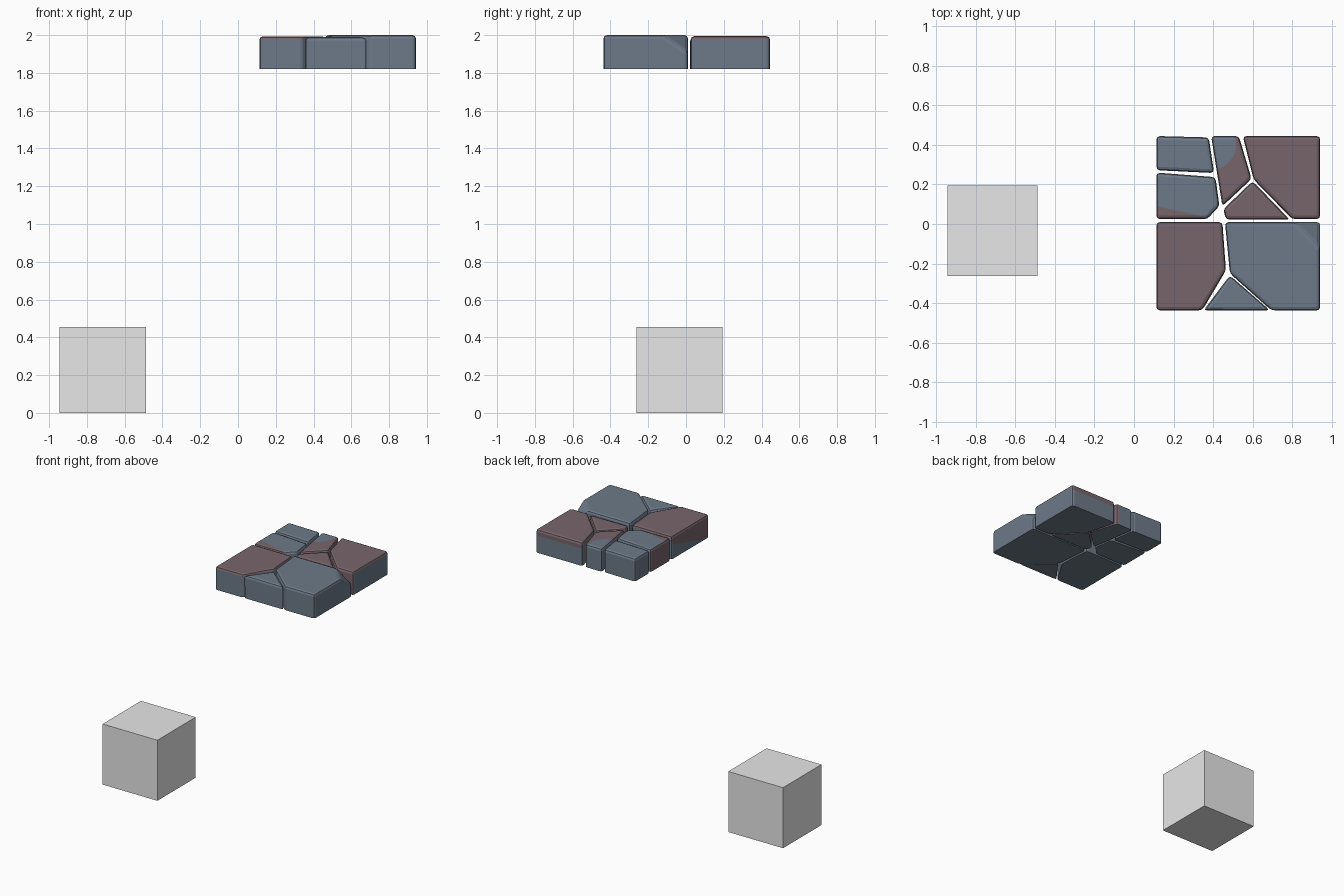
import bpy, bmesh, math
from mathutils import Vector

if "Cube" in bpy.data.objects:
    bpy.data.objects.remove(bpy.data.objects["Cube"])


def material(name, rgb):
    m = bpy.data.materials.new(name)
    m.diffuse_color = (*rgb, 1)
    m.use_nodes = True
    m.node_tree.nodes["Principled BSDF"].inputs["Base Color"].default_value = m.diffuse_color
    return m


BLUE = material("slate blue stone", (0.155, 0.195, 0.25))
RED = material("reddish stone", (0.185, 0.13, 0.148))
GREY = material("light grey", (0.8, 0.8, 0.8))
BASE = 1.82


def cut(bm, co, no, clear=False):
    r = bmesh.ops.bisect_plane(bm, geom=bm.verts[:] + bm.edges[:] + bm.faces[:],
                               plane_co=co, plane_no=no, clear_outer=clear)
    if clear:
        edges = [e for e in r["geom_cut"] if isinstance(e, bmesh.types.BMEdge)]
        bmesh.ops.holes_fill(bm, edges=[e for e in edges if e.is_boundary])


def stone(name, outline, top, red=None, paint_cuts=(), chip=None):
    """Extruded outline with softened upper and vertical edges; red(c, n) picks red faces."""
    bm = bmesh.new()
    face = bm.faces.new([bm.verts.new((x, y, BASE)) for x, y in outline])
    r = bmesh.ops.extrude_face_region(bm, geom=[face], use_keep_orig=True)
    for v in r["geom"]:
        if isinstance(v, bmesh.types.BMVert):
            v.co.z = top
    bmesh.ops.recalc_face_normals(bm, faces=bm.faces[:])
    if chip:
        cut(bm, *chip, clear=True)
        bmesh.ops.recalc_face_normals(bm, faces=bm.faces[:])
    edges = [e for e in bm.edges if max(v.co.z for v in e.verts) > BASE + 0.01]
    bmesh.ops.bevel(bm, geom=edges, offset=0.018, segments=2, profile=0.5,
                    affect='EDGES', clamp_overlap=True)
    for co, no in paint_cuts:
        cut(bm, co, no)
    bm.normal_update()
    for f in bm.faces:
        f.material_index = int(bool(red and red(f.calc_center_median(), f.normal)))
    me = bpy.data.meshes.new(name)
    bm.to_mesh(me)
    bm.free()
    me.materials.append(BLUE)
    me.materials.append(RED)
    bpy.context.collection.objects.link(bpy.data.objects.new(name, me))


# back left stones
stone("back_left_stone", [(.113, .445), (.378, .438), (.405, .258), (.113, .272)], 1.99)

b_co, b_no = Vector((.115, .09, 1.9)), Vector((.22, 1, 0)).normalized()
stone("middle_left_stone", [(.113, .26), (.412, .237), (.432, .09), (.37, .025), (.113, .025)], 1.99,
      lambda c, n: n.x < -0.8 or (n.z > 0.3 and (c - b_co).dot(b_no) < 0), [(b_co, b_no)])

# narrow stone: blue disc-shaped patch on its back left part
arc = []
for k in range(-3, 13):
    d = Vector((math.cos(-k * math.radians(12)), math.sin(-k * math.radians(12)), 0))
    arc.append((Vector((.39, .40, 0)) + d * .125, d))
stone("narrow_stone", [(.39, .445), (.53, .445), (.595, .228), (.447, .09)], 1.99,
      lambda c, n: n.z > -.5 and any((c - co).dot(d) > 0 for co, d in arc) and (n.z > .3 or n.x > .3),
      arc)

# back right stone: red top, red running a little way down the back
stone("back_right_stone", [(.55, .445), (.942, .445), (.942, .025), (.80, .025), (.605, .225)], 1.994,
      lambda c, n: n.z > .3 or n.y < -.6 or (n.y > .6 and c.z > 1.95),
      [(Vector((0, 0, 1.95)), Vector((0, 0, 1)))])

# small wedge between the larger stones
stone("wedge_stone", [(.6, .217), (.788, .022), (.465, .022), (.452, .075)], 1.988,
      lambda c, n: n.z > -.5)

# front left stone: slanting colour boundary on its left side
f_co, f_no = Vector((0, 0, 1.93)), Vector((0, -.28, 1)).normalized()
stone("front_left_stone", [(.113, .01), (.447, .01), (.465, -.235), (.345, -.437), (.113, -.437)], 1.993,
      lambda c, n: n.z > .3 or (n.x < -.8 and (c - f_co).dot(f_no) > 0), [(f_co, f_no)])

# front triangle and chipped front right stone
stone("front_triangle_stone", [(.485, -.26), (.688, -.437), (.352, -.437)], 1.99)
p, q, s = Vector((.81, .01, 2)), Vector((.942, -.125, 2)), Vector((.942, .01, 1.91))
normal = (q - p).cross(s - p).normalized()
if normal.z < 0:
    normal = -normal
stone("front_right_stone", [(.46, .01), (.942, .01), (.942, -.437), (.695, -.437), (.485, -.25)], 2.0,
      chip=(p, normal))

# plain cube on the ground
bpy.ops.mesh.primitive_cube_add(size=0.456, location=(-.716, -.034, .228))
cube = bpy.context.object
cube.name = "ground_cube"
cube.data.materials.append(GREY)
